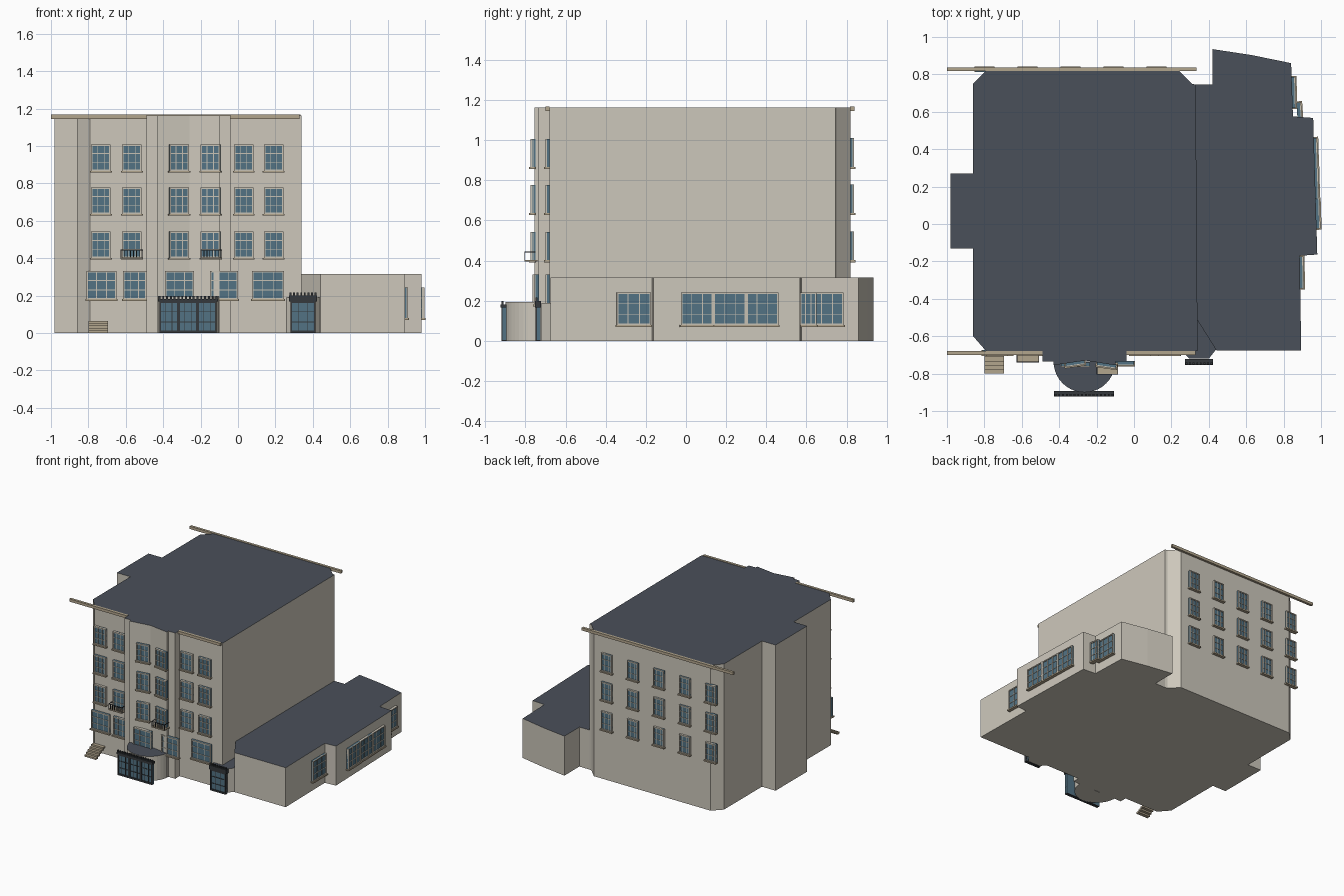
import bpy, bmesh, math

if "Cube" in bpy.data.objects:
    bpy.data.objects.remove(bpy.data.objects["Cube"])


def material(name, rgb):
    m = bpy.data.materials.new(name)
    m.diffuse_color = (*rgb, 1)
    m.use_nodes = True
    m.node_tree.nodes["Principled BSDF"].inputs["Base Color"].default_value = m.diffuse_color
    return m


WALL = material("wall", (0.61, 0.575, 0.50))
ROOF = material("roof", (0.068, 0.080, 0.102))
GLASS = material("glass", (0.085, 0.17, 0.23))
TRIM = material("trim", (0.45, 0.38, 0.27))
FRAME = material("frame", (0.58, 0.54, 0.46))
DARK = material("dark_metal", (0.035, 0.04, 0.045))


def finish(name, bm, mats):
    bmesh.ops.recalc_face_normals(bm, faces=bm.faces)
    me = bpy.data.meshes.new(name)
    bm.to_mesh(me)
    bm.free()
    for m in mats:
        me.materials.append(m)
    ob = bpy.data.objects.new(name, me)
    bpy.context.collection.objects.link(ob)
    return ob


def prism(name, pts, height):
    """Upright walls over a footprint, with a roof-coloured top."""
    bm = bmesh.new()
    base = bm.faces.new([bm.verts.new((x, y, 0)) for x, y in pts])
    top = bmesh.ops.extrude_face_region(bm, geom=[base], use_keep_orig=True)["geom"]
    bmesh.ops.translate(bm, vec=(0, 0, height),
                        verts=[v for v in top if isinstance(v, bmesh.types.BMVert)])
    for f in top:
        if isinstance(f, bmesh.types.BMFace):
            f.material_index = 1
    return finish(name, bm, [WALL, ROOF])


def boxes(name, parts, mats, loc=(0, 0, 0), rot=0):
    """Object made of boxes (x0, x1, y0, y1, z0, z1, material)."""
    bm = bmesh.new()
    for x0, x1, y0, y1, z0, z1, mi in parts:
        vs = bmesh.ops.create_cube(bm, size=1)["verts"]
        for v in vs:
            v.co = (x1 if v.co.x > 0 else x0, y1 if v.co.y > 0 else y0,
                    z1 if v.co.z > 0 else z0)
        for f in {f for v in vs for f in v.link_faces}:
            f.material_index = mi
    ob = finish(name, bm, mats)
    ob.location, ob.rotation_euler.z = loc, rot
    return ob


def window(name, p, q, z0, z1, cols=3, rows=3, frame=FRAME, sill=True, b=0.008):
    """Framed window from p to q, outward side on the right of p->q."""
    w, h = math.dist(p, q), z1 - z0
    parts = [(0, w, -0.008, 0.01, 0, h, 1),
             (0, b, -0.015, 0.01, 0, h, 0), (w - b, w, -0.015, 0.01, 0, h, 0),
             (0, w, -0.015, 0.01, h - b, h, 0), (0, w, -0.015, 0.01, 0, b, 0)]
    for i in range(1, cols):
        x = w * i / cols
        parts.append((x - .002, x + .002, -0.012, 0, 0, h, 0))
    for i in range(1, rows):
        z = h * i / rows
        parts.append((0, w, -0.012, 0, z - .002, z + .002, 0))
    if sill:
        parts.append((-0.006, w + 0.006, -0.021, 0.01, -0.008, 0.002, 2))
    return boxes(name, parts, [frame, GLASS, TRIM], (*p, z0),
                 math.atan2(q[1] - p[1], q[0] - p[0]))


# Main block and side wing
prism("main_block", [
    (-.79, -.68), (-.49, -.68), (-.49, -.735), (-.43, -.735), (-.43, -.755), (-.26, -.73),
    (-.10, -.755), (-.10, -.735), (-.04, -.735), (-.04, -.68), (.34, -.68), (.33, .745),
    (.31, .75), (.24, .82), (-.79, .82), (-.86, .75), (-.86, .27), (-.98, .27),
    (-.98, -.13), (-.86, -.13), (-.86, -.60)], 1.163)
prism("side_wing", [
    (.33, -.50), (.44, -.675), (.894, -.675), (.886, -.17), (.98, -.163), (.958, .567),
    (.85, .575), (.84, .86), (.63, .903), (.42, .935), (.42, .745), (.33, .745)], 0.315)

# Entrance porches
prism("round_porch", [(-.265 + .165 * math.cos(a), -.735 - .165 * math.sin(a))
                      for a in [math.pi * i / 20 for i in range(21)]], 0.195)
prism("corner_porch", [(.25, -.67), (.295, -.72), (.40, -.72), (.44, -.67), (.33, -.49)], 0.19)

# Cornices
for name, x0, x1, y in (("back_cornice", -1, .335, .828), ("front_left_cornice", -1, -.49, -.69),
                        ("front_right_cornice", -.04, .33, -.69)):
    boxes(name, [(x0, x1, y - .01, y + .01, 1.145, 1.167, 0)], [TRIM])

# Upper windows, front and back
for r, z in enumerate((.40, .635, .865)):
    for c, x in enumerate((-.733, -.567, .03, .19)):
        window(f"front_window_{r}_{c}", (x - .052, -.685), (x + .052, -.685), z, z + .142)
    window(f"bay_window_left_{r}", (-.367, -.751), (-.264, -.736), z, z + .142)
    window(f"bay_window_right_{r}", (-.198, -.745), (-.095, -.760), z, z + .142)
    for c in range(5):
        x = -.80 + .23 * c
        window(f"back_window_{r}_{c}", (x + .047, .822), (x - .047, .822), z, z + .145)

# Ground-floor front windows
for i, (x0, x1, y) in enumerate(((-.81, -.65, -.685), (-.615, -.49, -.685), (-.39, -.235, -.75),
                                 (-.15, 0, -.742), (.075, .245, -.685))):
    window(f"ground_window_{i}", (x0, y), (x1, y), .18, .33)

# Wing windows
for i, (x0, y0, x1, y1) in enumerate((
        (.893, -.345, .891, -.175), (.982, -.025, .977, .135), (.974, .135, .970, .30),
        (.969, .30, .964, .46), (.884, .567, .878, .65), (.852, .62, .848, .785))):
    window(f"wing_window_{i}", (x0, y0), (x1, y1), .078, .242)


# Glazed entrances with dark frames and a crested canopy
def entrance(name, x0, x1, y, z1, canopy, cols):
    w = (x1 - x0) / cols
    for i in range(cols):
        window(f"{name}_glazing_{i}", (x0 + i * w, y), (x0 + (i + 1) * w, y), 0.005, z1,
               frame=DARK, sill=False)
    parts = [(x0 - .008, x1 + .008, y - .018, y + .012, z1, canopy, 0)]
    n = round((x1 - x0) / .02)
    for i in range(n + 1):
        x = x0 + (x1 - x0) * i / n
        parts.append((x - .005, x + .005, y - .015, y - .005, canopy, canopy + .016, 0))
    boxes(f"{name}_canopy", parts, [DARK])
    boxes(f"{name}_threshold", [(x0, x1, y - .015, y + .01, 0, .008, 0)], [DARK])


entrance("main_entrance", -.42, -.115, -.905, .167, .182, 3)
entrance("corner_entrance", .28, .415, -.735, .167, .20, 1)

# Balconies
for i, (x0, x1, y) in enumerate(((-.627, -.507, -.685), (-.20, -.085, -.75))):
    f = y - .055
    parts = [(x0, x1, f, y + .01, .395, .404, 0), (x0, x1, f, f + .004, .44, .445, 1)]
    for x in (x0, x1 - .004):
        parts.append((x, x + .004, f, y, .44, .445, 1))
    for k in range(8):
        x = x0 + (x1 - x0 - .004) * k / 7
        parts.append((x, x + .004, f, f + .004, .40, .445, 1))
    boxes(f"balcony_{i}", parts, [TRIM, DARK])

# Outside steps
boxes("front_steps", [(-.798, -.695, -.80 + .022 * i, -.772 + .022 * i,
                       .013 * i, .013 * (i + 1), 0) for i in range(5)], [TRIM])
